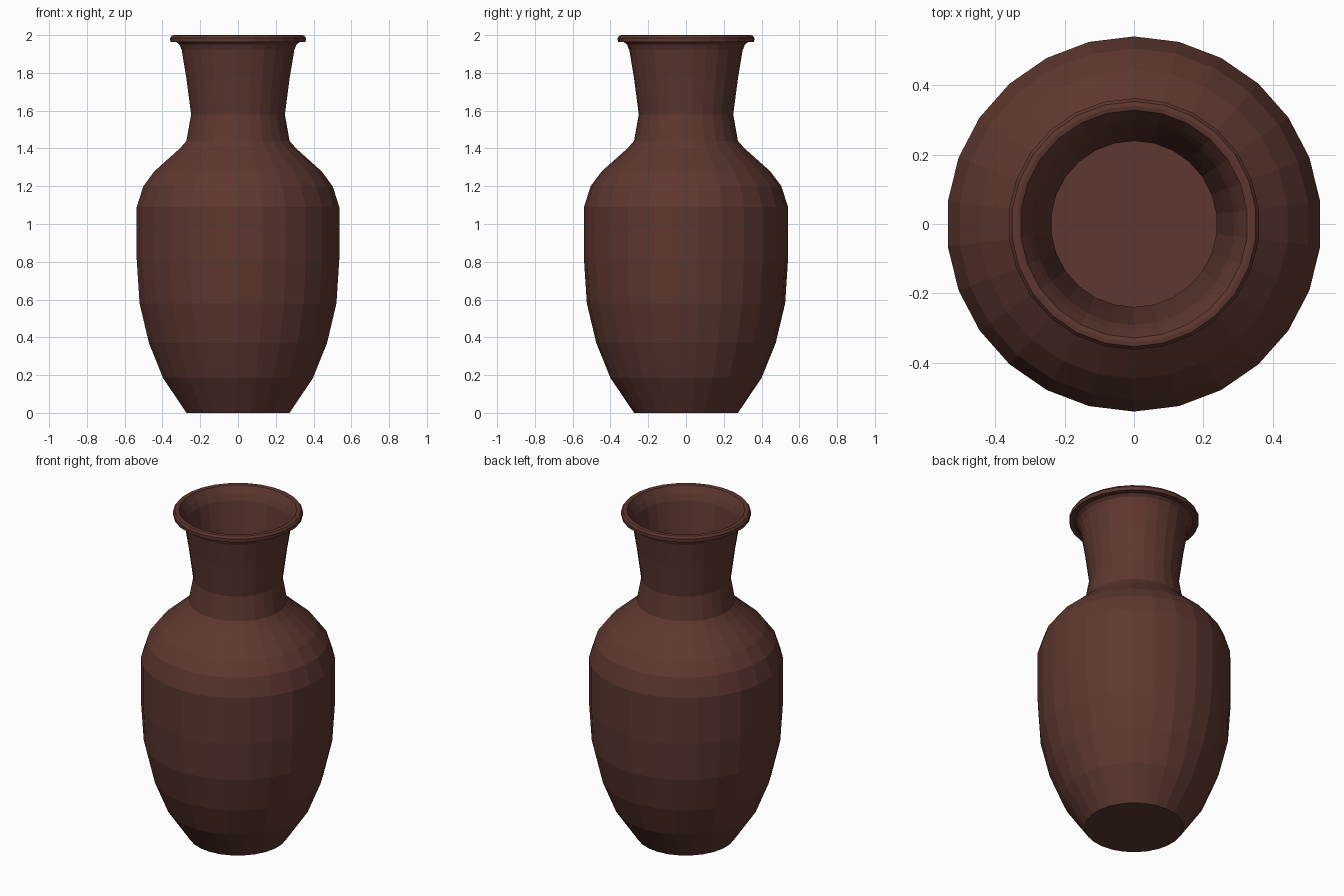
import bpy, bmesh, math

if "Cube" in bpy.data.objects:
    bpy.data.objects.remove(bpy.data.objects["Cube"])

SIDES = 26

# outer profile (radius, height), foot to rim
outer = [(0.275, 0), (0.40, 0.185), (0.475, 0.37), (0.525, 0.58), (0.54, 0.81),
         (0.54, 1.09), (0.505, 1.20), (0.445, 1.28), (0.31, 1.40), (0.275, 1.44),
         (0.25, 1.58), (0.275, 1.77), (0.30, 1.92), (0.312, 1.95), (0.33, 1.964)]
# rolled lip
lip = [(0.361, 1.964), (0.362, 1.985), (0.353, 1.998), (0.34, 2.0), (0.328, 1.997)]
# thin inner wall follows the outside, down to a flat floor
inner = [(0.305, 1.955), (0.29, 1.92)]
inner += [(r - 0.011, z) for r, z in reversed(outer[1:12])]
inner += [(0.27, 0.015)]
profile = outer + lip + inner

clay = bpy.data.materials.new("brown clay")
clay.diffuse_color = (0.112, 0.039, 0.029, 1)
clay.use_nodes = True
clay.node_tree.nodes["Principled BSDF"].inputs["Base Color"].default_value = clay.diffuse_color

# lathe the profile, a vertex pointing to +y
bm = bmesh.new()
rings = []
for r, z in profile:
    ring = []
    for i in range(SIDES):
        a = math.pi / 2 + 2 * math.pi * i / SIDES
        ring.append(bm.verts.new((r * math.cos(a), r * math.sin(a), z)))
    rings.append(ring)
for lo, hi in zip(rings, rings[1:]):
    for i in range(SIDES):
        j = (i + 1) % SIDES
        bm.faces.new((lo[i], lo[j], hi[j], hi[i]))
# base and inside floor
bm.faces.new(list(reversed(rings[0])))
bm.faces.new(rings[-1])
bmesh.ops.recalc_face_normals(bm, faces=bm.faces[:])

mesh = bpy.data.meshes.new("vase")
bm.to_mesh(mesh)
bm.free()
mesh.materials.append(clay)
vase = bpy.data.objects.new("vase", mesh)
bpy.context.collection.objects.link(vase)
